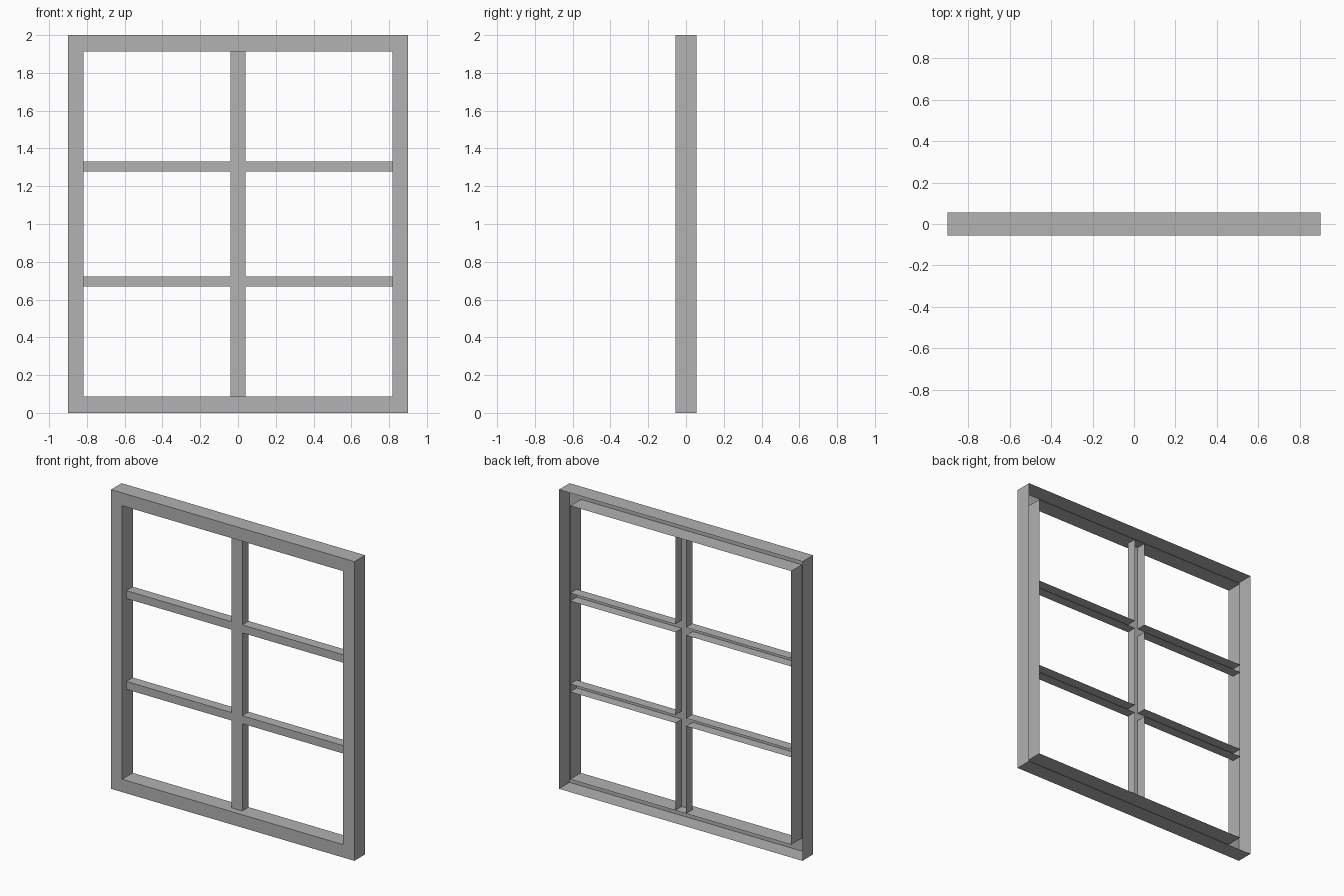
import bpy
import bmesh

cube = bpy.data.objects.get("Cube")
if cube:
    bpy.data.objects.remove(cube, do_unlink=True)

grey = bpy.data.materials.new("plain_grey")
grey.use_nodes = True
colour = (0.445, 0.445, 0.445, 1.0)
grey.diffuse_color = colour
grey.node_tree.nodes["Principled BSDF"].inputs["Base Color"].default_value = colour


def channel(name, xs, zs, keep, front, back, end_walls):
    """Open-backed shell: kept grid cells form the front, walls run to the back."""
    bm = bmesh.new()
    grid = [[bm.verts.new((x, front, z)) for z in zs] for x in xs]
    for i in range(len(xs) - 1):
        for j in range(len(zs) - 1):
            if keep(i, j):
                bm.faces.new((grid[i][j], grid[i + 1][j],
                              grid[i + 1][j + 1], grid[i][j + 1]))
    bmesh.ops.delete(bm, geom=[v for v in bm.verts if not v.link_faces], context="VERTS")

    def at_end(a, b):
        return (a.co.x == b.co.x and abs(a.co.x) == limit_x) or \
               (a.co.z == b.co.z and a.co.z in limits_z)

    limit_x = max(v.co.x for v in bm.verts)
    limits_z = [f(v.co.z for v in bm.verts) for f in (min, max)]
    rim = [(e.link_loops[0].vert, e.link_loops[0].link_loop_next.vert)
           for e in bm.edges if e.is_boundary]
    rear = {v: bm.verts.new((v.co.x, back, v.co.z)) for v in list(bm.verts)}
    for a, b in rim:
        if end_walls or not at_end(a, b):
            bm.faces.new((b, a, rear[a], rear[b]))
    bmesh.ops.delete(bm, geom=[v for v in bm.verts if not v.link_faces], context="VERTS")
    # Merge the flat cells into clean faces
    bmesh.ops.dissolve_limit(bm, angle_limit=0.01, verts=bm.verts[:], edges=bm.edges[:])

    mesh = bpy.data.meshes.new(name)
    bm.to_mesh(mesh)
    bm.free()
    mesh.materials.append(grey)
    obj = bpy.data.objects.new(name, mesh)
    bpy.context.collection.objects.link(obj)
    return obj


half_depth = 0.056

# Outer frame: all cells except the centre opening
channel("window_frame", (-0.9, -0.817, 0.817, 0.9), (0, 0.086, 1.914, 2),
        lambda i, j: (i, j) != (1, 1), -half_depth, half_depth, True)

# Glazing bars: one upright crossed by two rails, set back from the frame front
channel("glazing_bars", (-0.817, -0.04, 0.04, 0.817),
        (0.086, 0.67, 0.723, 1.277, 1.33, 1.914),
        lambda i, j: i == 1 or j in (1, 3), -0.012, half_depth, False)
